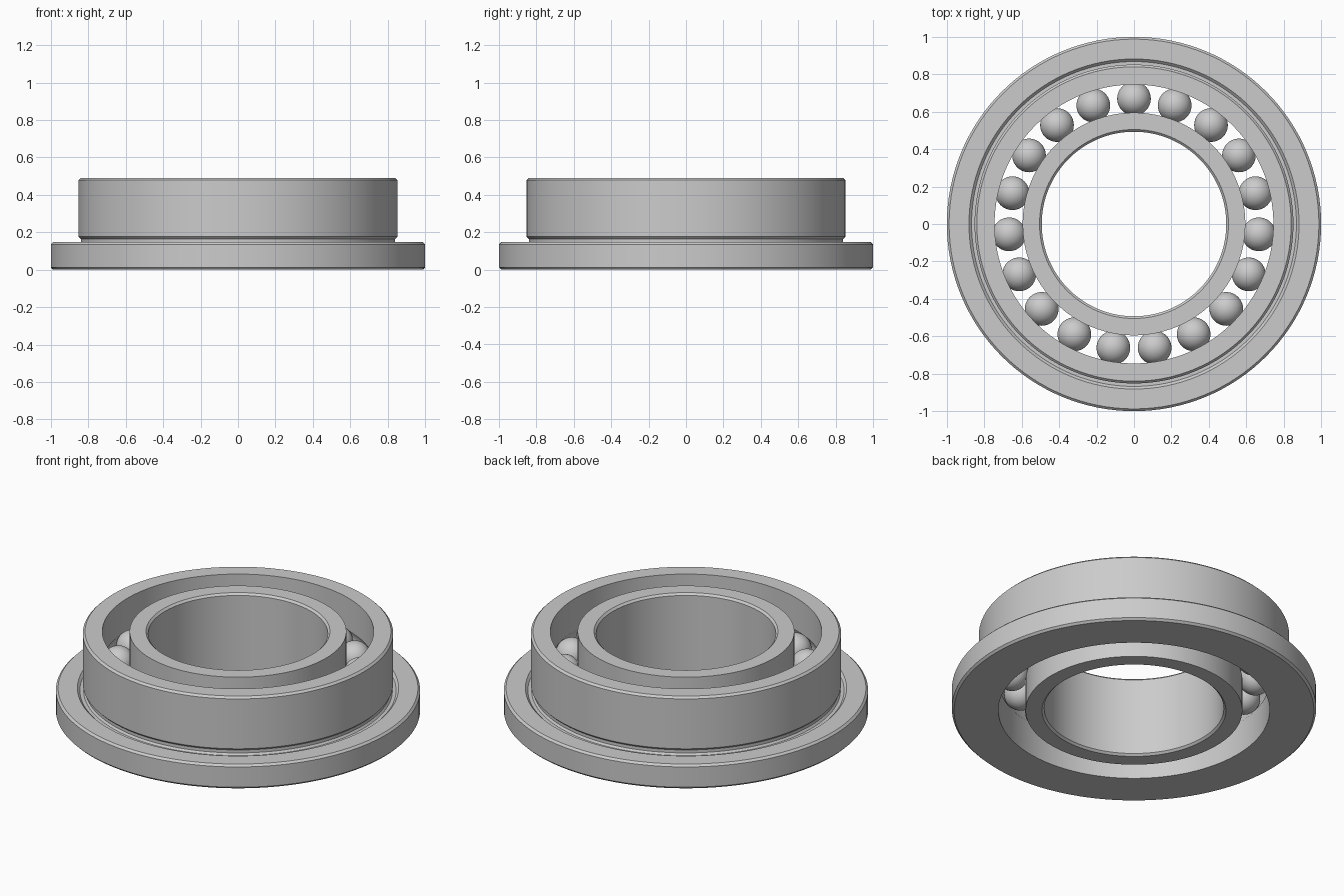
import bpy, bmesh
from math import sin, cos, pi, tau, asin, radians

if "Cube" in bpy.data.objects:
    bpy.data.objects.remove(bpy.data.objects["Cube"])

HEIGHT = 0.49
MID = HEIGHT / 2
BALLS, BALL_R, PITCH_R = 19, 0.09, 0.67
RACE_R = 0.091
SEGMENTS = 128


def smooth(obj):
    bpy.ops.object.select_all(action='DESELECT')
    obj.select_set(True)
    bpy.context.view_layer.objects.active = obj
    bpy.ops.object.shade_smooth_by_angle(angle=radians(25))


def lathe(name, profile):
    """Revolve a closed (radius, z) profile around the z axis."""
    bm = bmesh.new()
    rings = [[bm.verts.new((r * cos(tau * i / SEGMENTS), r * sin(tau * i / SEGMENTS), z))
              for r, z in profile] for i in range(SEGMENTS)]
    n = len(profile)
    for i in range(SEGMENTS):
        a, b = rings[i], rings[(i + 1) % SEGMENTS]
        for j in range(n):
            k = (j + 1) % n
            bm.faces.new((a[j], b[j], b[k], a[k]))
    bmesh.ops.recalc_face_normals(bm, faces=bm.faces)
    mesh = bpy.data.meshes.new(name)
    bm.to_mesh(mesh)
    bm.free()
    obj = bpy.data.objects.new(name, mesh)
    bpy.context.collection.objects.link(obj)
    smooth(obj)


def race(wall, side, steps=12):
    """Ball groove cut into a wall, listed from bottom to top."""
    half = asin((RACE_R ** 2 - (wall - PITCH_R) ** 2) ** 0.5 / RACE_R)
    angles = [-half + 2 * half * i / steps for i in range(steps + 1)]
    return [(PITCH_R + side * RACE_R * cos(a), MID + RACE_R * sin(a)) for a in angles]


# Flanged outer ring with an undercut at the flange corner
c = 0.012
lathe("outer_ring", [
    (0.745, 0), (1 - c, 0), (1, c), (1, 0.147 - c), (1 - c, 0.147),
    (0.882, 0.147), (0.868, 0.133), (0.848, 0.133), (0.839, 0.145),
    (0.839, 0.163), (0.852, 0.176), (0.852, HEIGHT - c), (0.852 - c, HEIGHT),
    (0.745, HEIGHT)] + race(0.745, 1)[::-1])

# Inner ring with chamfered bore
lathe("inner_ring", [(0.505, 0), (0.595, 0)] + race(0.595, -1) + [
    (0.595, HEIGHT), (0.505, HEIGHT), (0.493, HEIGHT - c), (0.493, c)])

# Balls
for i in range(BALLS):
    a = pi / 2 + tau * i / BALLS
    bpy.ops.mesh.primitive_uv_sphere_add(
        segments=40, ring_count=24, radius=BALL_R,
        location=(PITCH_R * cos(a), PITCH_R * sin(a), MID))
    ball = bpy.context.object
    ball.name = f"ball_{i + 1}"
    smooth(ball)
